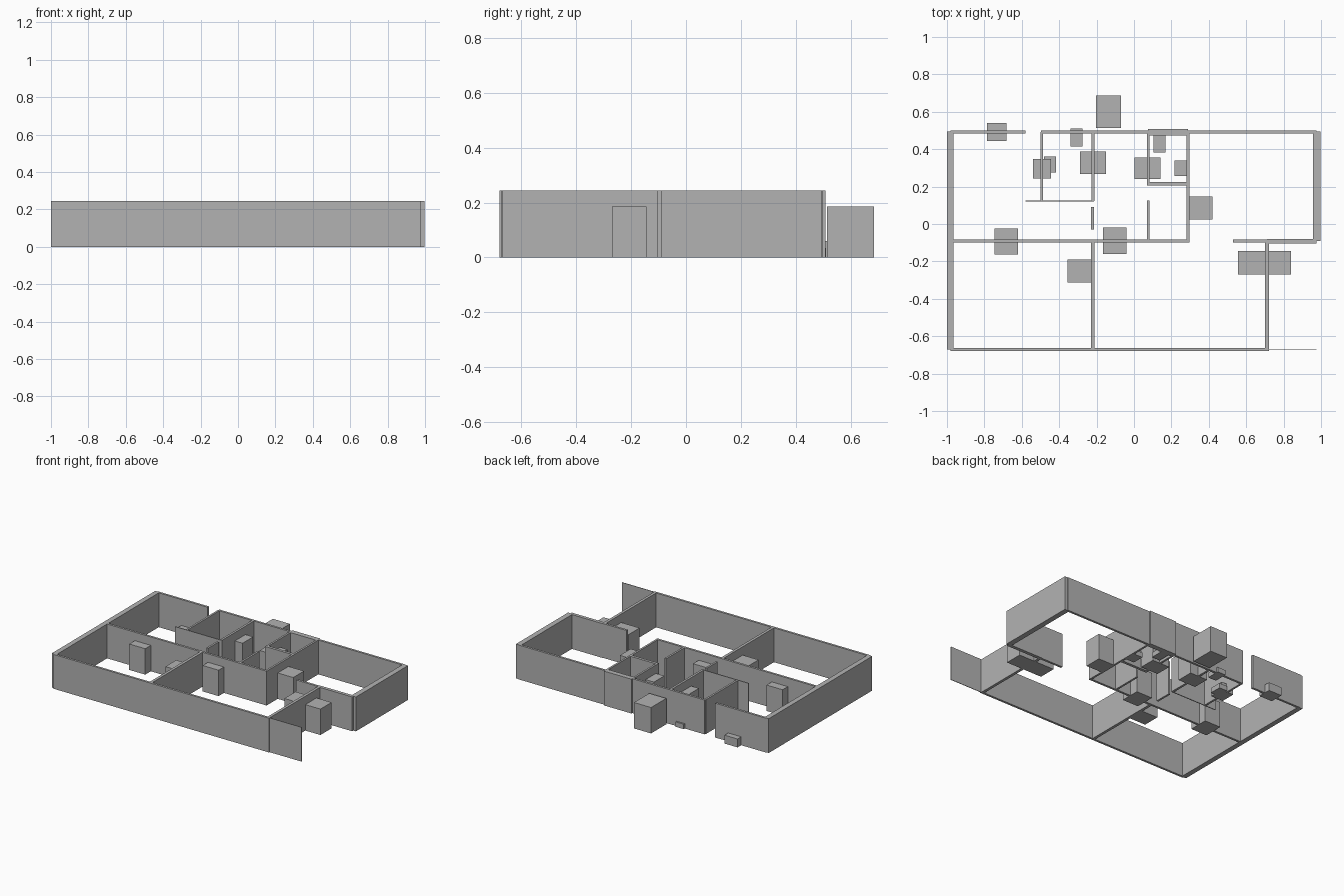
import bpy

cube = bpy.data.objects.get("Cube")
if cube:
    bpy.data.objects.remove(cube, do_unlink=True)

grey = bpy.data.materials.new("plain_grey")
grey.use_nodes = True
colour = (0.45, 0.45, 0.45, 1)
grey.diffuse_color = colour
grey.node_tree.nodes["Principled BSDF"].inputs["Base Color"].default_value = colour

WALL, DOOR, LOW, SMALL = 0.245, 0.185, 0.06, 0.035


def block(name, x0, x1, y0, y1, height):
    """Upright box standing on the ground."""
    bpy.ops.mesh.primitive_cube_add(
        size=1, location=((x0 + x1) / 2, (y0 + y1) / 2, height / 2))
    ob = bpy.context.object
    ob.name = name
    ob.scale = (x1 - x0, y1 - y0, height)
    bpy.ops.object.transform_apply(location=False, rotation=False, scale=True)
    ob.data.materials.append(grey)


def wall_x(name, x0, x1, y, thick=0.016):
    """Wall running along x."""
    block(name, x0, x1, y - thick / 2, y + thick / 2, WALL)


def wall_y(name, x, y0, y1, thick=0.016):
    """Wall running along y."""
    block(name, x - thick / 2, x + thick / 2, y0, y1, WALL)


# Outer walls
wall_y("left_outer_wall", -0.982, -0.672, 0.495, 0.036)
wall_y("right_outer_wall", 0.977, -0.092, 0.495, 0.038)
wall_x("front_outer_wall", -0.98, 0.722, -0.672)
wall_x("front_screen_wall", 0.722, 0.975, -0.672, 0.004)
wall_x("back_wall_left", -0.98, -0.58, 0.491)
wall_x("back_wall_right", -0.496, 0.975, 0.491)
wall_x("back_wall_thick_part", 0.075, 0.29, 0.491, 0.036)

# Inner walls along x
wall_x("corridor_wall", -0.965, 0.296, -0.092)
wall_x("entry_wall", 0.53, 0.975, -0.092)
wall_x("entry_wall_thick_part", 0.71, 0.975, -0.093, 0.024)
wall_x("closet_wall", -0.58, -0.215, 0.123, 0.006)
wall_x("bath_wall", 0.07, 0.29, 0.215, 0.02)

# Inner walls along y
wall_y("front_room_wall", -0.22, -0.672, -0.092, 0.02)
wall_y("porch_wall", 0.711, -0.672, -0.092, 0.02)
wall_y("back_room_wall", -0.22, 0.123, 0.491)
wall_y("hall_stub_wall", -0.222, -0.03, 0.09, 0.014)
wall_y("closet_side_wall", -0.493, 0.123, 0.491, 0.014)
wall_y("bath_side_wall", 0.077, 0.215, 0.491, 0.014)
wall_y("hall_short_wall", 0.077, -0.092, 0.125, 0.014)
wall_y("living_room_wall", 0.289, -0.092, 0.491, 0.014)

# Tall door blocks: centre and size in plan
for name, x, y, w, d in [
    ("back_door", -0.137, 0.6, 0.135, 0.172),
    ("back_room_door", -0.22, 0.327, 0.138, 0.12),
    ("bath_door", 0.072, 0.298, 0.137, 0.116),
    ("living_room_door", 0.354, 0.086, 0.13, 0.122),
    ("corridor_door", -0.104, -0.09, 0.126, 0.14),
    ("front_room_door", -0.291, -0.251, 0.128, 0.122),
    ("left_room_door", -0.682, -0.094, 0.126, 0.138),
    ("entry_double_door", 0.698, -0.207, 0.285, 0.126),
]:
    block(name, x - w / 2, x + w / 2, y - d / 2, y + d / 2, DOOR)

# Low blocks against the walls
for name, x, y, w, d, h in [
    ("back_left_block", -0.734, 0.492, 0.103, 0.096, LOW),
    ("closet_block", -0.493, 0.296, 0.096, 0.105, LOW),
    ("closet_small_block", -0.448, 0.318, 0.064, 0.085, SMALL),
    ("back_small_block", -0.308, 0.463, 0.064, 0.096, SMALL),
    ("bath_small_block", 0.137, 0.432, 0.064, 0.1, SMALL),
    ("bath_side_block", 0.25, 0.298, 0.068, 0.085, SMALL),
]:
    block(name, x - w / 2, x + w / 2, y - d / 2, y + d / 2, h)
